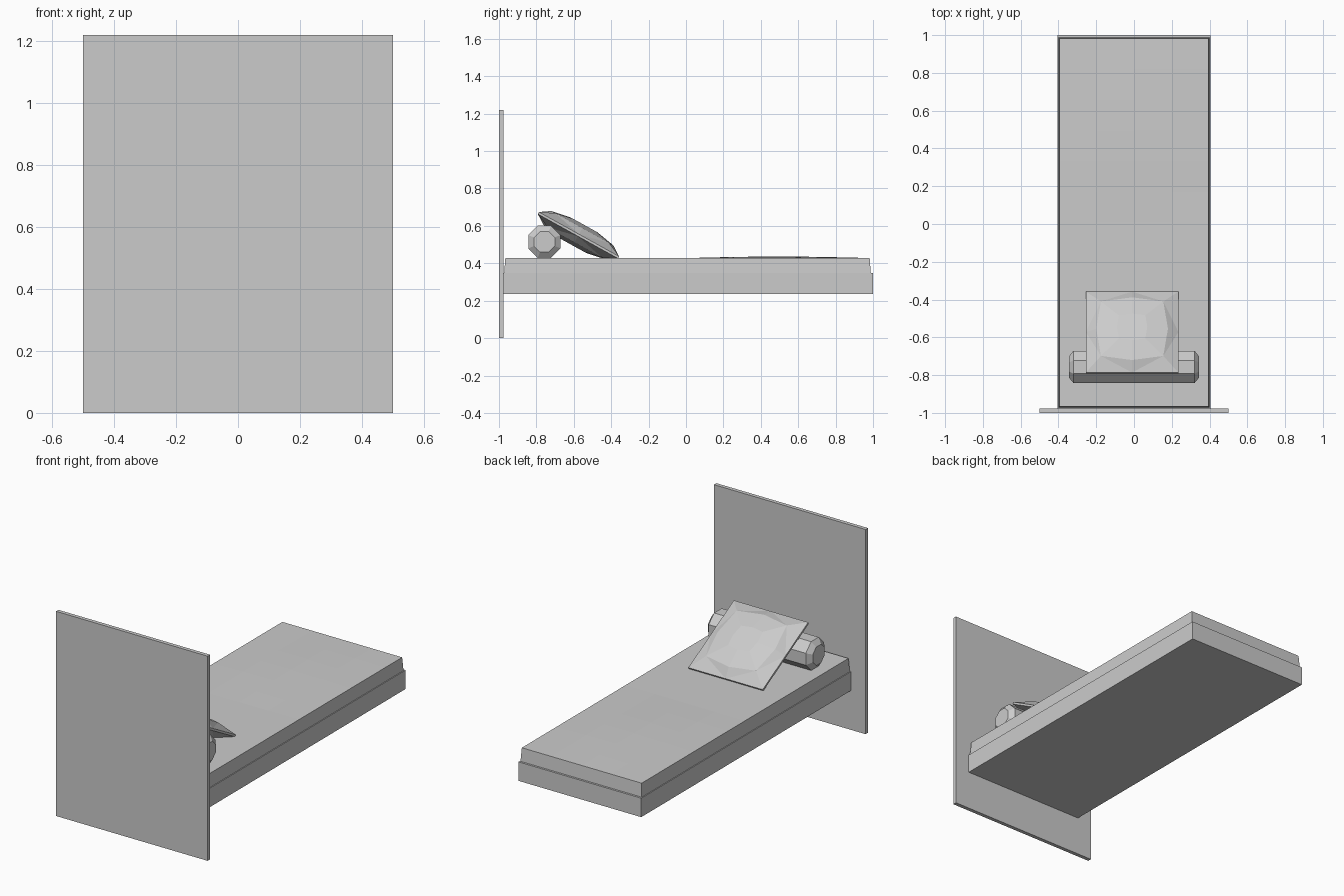
import bpy
import bmesh
import math
from mathutils import Matrix

cube = bpy.data.objects.get("Cube")
if cube:
    bpy.data.objects.remove(cube, do_unlink=True)

GREY = (0.6, 0.6, 0.6, 1)
grey = bpy.data.materials.new("plain grey")
grey.use_nodes = True
grey.diffuse_color = GREY
grey.node_tree.nodes["Principled BSDF"].inputs["Base Color"].default_value = GREY


def finish(name, bm):
    bmesh.ops.recalc_face_normals(bm, faces=bm.faces)
    mesh = bpy.data.meshes.new(name)
    bm.to_mesh(mesh)
    bm.free()
    mesh.materials.append(grey)
    obj = bpy.data.objects.new(name, mesh)
    bpy.context.collection.objects.link(obj)
    return obj


def box(name, half_width, y, z):
    bm = bmesh.new()
    bmesh.ops.create_cube(bm, size=1)
    for v in bm.verts:
        v.co = (v.co.x * 2 * half_width,
                (y[0] + y[1]) / 2 + v.co.y * (y[1] - y[0]),
                (z[0] + z[1]) / 2 + v.co.z * (z[1] - z[0]))
    return finish(name, bm)


def loft(bm, rings):
    """Skin equal-sized rings of points and cap both ends."""
    loops = [[bm.verts.new(p) for p in ring] for ring in rings]
    n = len(loops[0])
    for a, b in zip(loops, loops[1:]):
        for i in range(n):
            j = (i + 1) % n
            bm.faces.new((a[i], a[j], b[j], b[i]))
    bm.faces.new(loops[0])
    bm.faces.new(loops[-1])


# Headboard and bed base
box("headboard", 0.5, (-1, -0.977), (0, 1.22))
box("bed_base", 0.405, (-0.977, 1), (0.235, 0.348))

# Mattress: tapered slab with a faint swell in the foot half of its top
bm = bmesh.new()
bmesh.ops.create_grid(bm, x_segments=4, y_segments=12, size=1)
top = list(bm.faces)
lower = bmesh.ops.extrude_face_region(bm, geom=top, use_keep_orig=True)
for v in [g for g in lower["geom"] if isinstance(g, bmesh.types.BMVert)]:
    v.co.z = -1
for v in bm.verts:
    x, y, is_top = v.co.x, v.co.y, v.co.z > -0.5
    swell = 0.008 * (1 - x * x) * max(0, math.sin(math.pi * y)) if is_top else 0
    half = 0.395 if is_top else 0.4
    length = 0.974 if is_top else 0.98
    v.co = (x * half, 0.008 + y * length, (0.428 if is_top else 0.348) + swell)
finish("mattress", bm)

# Bolster: eight-sided roll with chamfered ends
bm = bmesh.new()
rings = []
for x, r in ((-0.345, 0.06), (-0.32, 0.093), (0.32, 0.093), (0.345, 0.06)):
    rings.append([(x, -0.757 + r * math.cos(a), 0.515 + r * math.sin(a))
                  for a in (math.tau * (i + 0.5) / 8 for i in range(8))])
loft(bm, rings)
finish("bolster", bm)

# Pillow: square cushion in faceted steps, leaning on the bolster
bm = bmesh.new()
half_profile = ((0.07, 0.063), (0.165, 0.043), (0.245, 0.006))
profile = half_profile + tuple((s, -h) for s, h in reversed(half_profile))
corners = ((-1, -1), (0, -1), (1, -1), (1, 0), (1, 1), (0, 1), (-1, 1), (-1, 0))
rings = []
for s, h in profile:
    # inner rings bulge at mid-side so that the corners pinch
    bulge = 1 if s > 0.2 else 1.15
    rings.append([(x * s * (bulge if x * y == 0 else 1),
                   y * s * (bulge if x * y == 0 else 1),
                   h) for x, y in corners])
loft(bm, rings)
bmesh.ops.triangulate(bm, faces=bm.faces)
tilt = Matrix.Rotation(math.radians(-29), 4, "X")
bm.transform(Matrix.Translation((-0.01, -0.575, 0.55)) @ tilt)
finish("pillow", bm)
